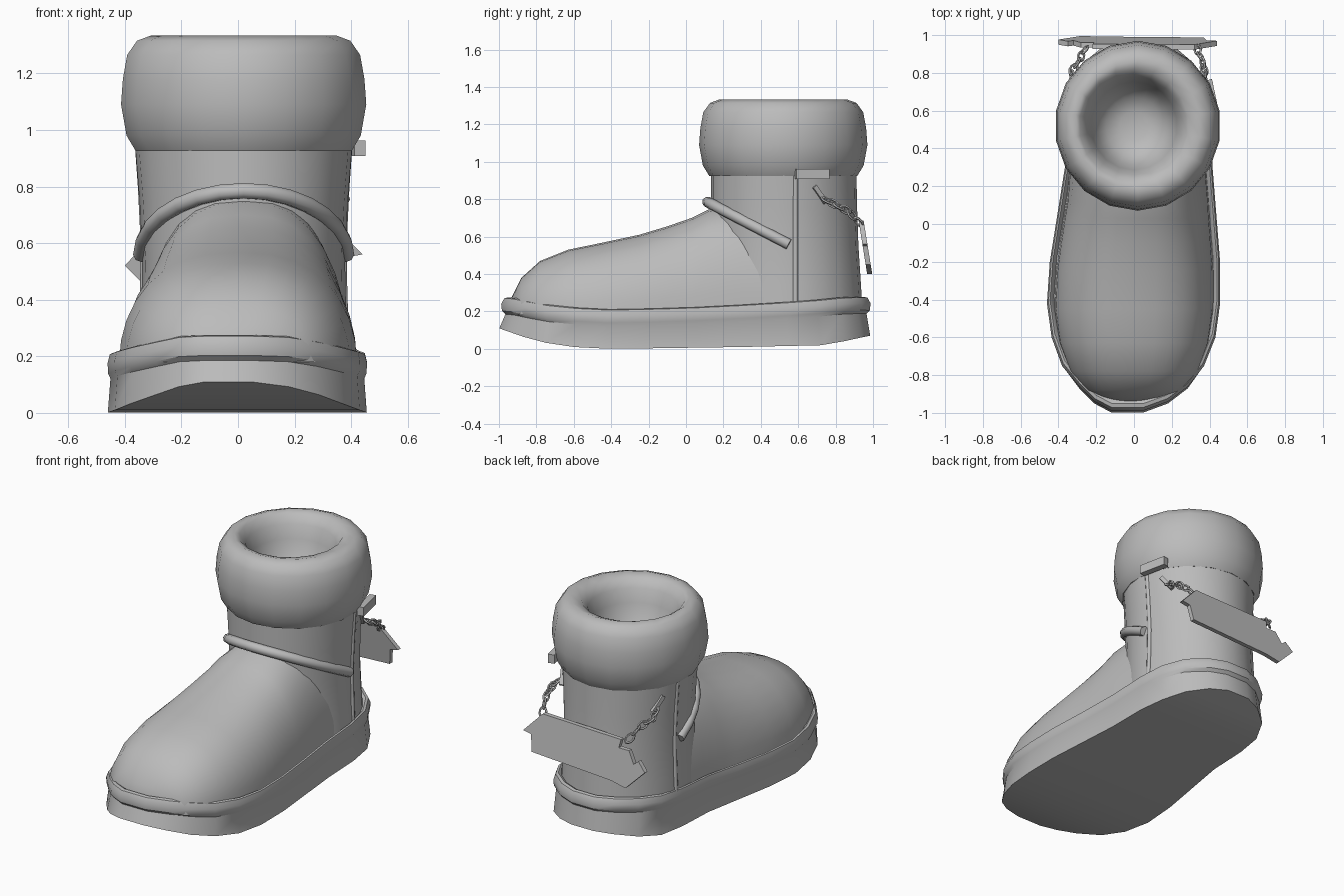
import bpy, bmesh, math
from mathutils import Vector

if "Cube" in bpy.data.objects:
    bpy.data.objects.remove(bpy.data.objects["Cube"])

grey = bpy.data.materials.new("grey")
grey.diffuse_color = (0.5, 0.5, 0.5, 1)
grey.use_nodes = True
grey.node_tree.nodes["Principled BSDF"].inputs["Base Color"].default_value = grey.diffuse_color


def finish(ob, angle=40):
    ob.data.materials.append(grey)
    bpy.ops.object.select_all(action='DESELECT')
    ob.select_set(True)
    bpy.context.view_layer.objects.active = ob
    bpy.ops.object.shade_smooth_by_angle(angle=math.radians(angle))
    return ob


def mesh_object(name, bm, angle=40):
    bmesh.ops.recalc_face_normals(bm, faces=bm.faces[:])
    me = bpy.data.meshes.new(name)
    bm.to_mesh(me)
    bm.free()
    ob = bpy.data.objects.new(name, me)
    bpy.context.collection.objects.link(ob)
    return finish(ob, angle)


def bridge(bm, rings, closed=True):
    """Join successive rings of vertices with quads."""
    for a, b in zip(rings, rings[1:]):
        n = len(a)
        for i in range(n if closed else n - 1):
            j = (i + 1) % n
            bm.faces.new((a[i], a[j], b[j], b[i]))


def interp(table, t):
    """Piecewise linear lookup."""
    if t <= table[0][0]:
        return table[0][1]
    for (a, u), (b, v) in zip(table, table[1:]):
        if t <= b:
            return u + (v - u) * (t - a) / (b - a)
    return table[-1][1]


def box(name, loc, size, rot=(0, 0, 0)):
    bpy.ops.mesh.primitive_cube_add(size=1, location=loc, rotation=rot)
    ob = bpy.context.object
    ob.name = name
    ob.scale = size
    return finish(ob)


def tube(name, pts, r):
    cu = bpy.data.curves.new(name, 'CURVE')
    cu.dimensions = '3D'
    cu.bevel_depth = r
    cu.bevel_resolution = 2
    cu.use_fill_caps = True
    sp = cu.splines.new('POLY')
    sp.points.add(len(pts) - 1)
    for p, q in zip(sp.points, pts):
        p.co = (*q, 1)
    ob = bpy.data.objects.new(name, cu)
    bpy.context.collection.objects.link(ob)
    bpy.ops.object.select_all(action='DESELECT')
    ob.select_set(True)
    bpy.context.view_layer.objects.active = ob
    bpy.ops.object.convert(target='MESH')
    return finish(bpy.context.object, 50)


# Sole with rolled welt: y, left x, right x
outline = [(-.998, -.12, .05), (-.95, -.21, .18), (-.87, -.29, .285),
           (-.75, -.38, .37), (-.6, -.435, .43), (-.42, -.46, .455),
           (-.2, -.445, .455), (.05, -.405, .435), (.3, -.365, .415),
           (.55, -.36, .41), (.72, -.335, .385), (.85, -.27, .315),
           (.94, -.16, .21), (.985, -.05, .1)]
bottom_z = [(-1, .11), (-.8, .04), (-.6, .01), (-.4, 0), (.3, .01), (.75, .02), (.98, .07)]
top_z = [(-.97, .275), (-.8, .24), (-.6, .22), (-.4, .21), (0, .22),
         (.4, .24), (.7, .26), (.9, .28), (.97, .278)]
loop = [(r, y) for y, l, r in outline] + [(l, y) for y, l, r in reversed(outline)]
bm = bmesh.new()
rings = [[bm.verts.new((x, y, interp(bottom_z, y))) for x, y in loop]]
for s, dz in [(.98, -.09), (.998, -.072), (1.002, -.035), (.985, -.004), (.965, 0), (.94, -.015), (.92, -.04)]:
    rings.append([bm.verts.new((x * s, y * (s - .012 * (y < -.8)), interp(top_z, y) + dz))
                  for x, y in loop])
bridge(bm, rings)
n = len(loop)
for ring in (rings[0], rings[-1]):
    for i in range(n // 2 - 1):
        bm.faces.new((ring[i], ring[i + 1], ring[n - 2 - i], ring[n - 1 - i]))
mesh_object("sole", bm, 35)

# Foot upper, arched sections: y, centre x, half width, top z
sections = [(-.94, -.02, .09, .26), (-.915, -.01, .19, .31), (-.88, 0, .26, .38),
            (-.78, 0, .34, .47), (-.63, 0, .395, .53), (-.45, 0, .42, .567),
            (-.25, .005, .415, .61), (-.1, .01, .4, .655), (.03, .015, .385, .70),
            (.12, .02, .375, .745), (.3, .02, .36, .78), (.5, .02, .345, .78)]
bm = bmesh.new()
rings = []
for y, xc, w, h in sections:
    base, ring = .18, []
    for i in range(17):
        a = math.pi * i / 16
        c = math.cos(a)
        ring.append(bm.verts.new((xc + w * math.copysign(abs(c) ** .8, c), y,
                                  base + (h - base) * math.sin(a))))
    rings.append(ring)
bridge(bm, rings, closed=False)
bm.faces.new(rings[0])
mesh_object("foot_upper", bm, 60)

# Ankle shaft: z, half width, back y
FRONT, XC, SEG = .135, .02, 24
bm = bmesh.new()
rings = []
for z, rx, back in [(.18, .37, .945), (.35, .362, .935), (.55, .358, .922), (.75, .368, .915), (1, .388, .91)]:
    cy, ry = (back + FRONT) / 2, (back - FRONT) / 2
    rings.append([bm.verts.new((XC + rx * math.cos(t), cy + ry * math.sin(t), z))
                  for t in (2 * math.pi * i / SEG for i in range(SEG))])
bridge(bm, rings)
mesh_object("shaft", bm, 60)

# Padded cuff with hollow opening: radius fraction, z
bm = bmesh.new()
rings = []
for f, z in [(.80, .935), (.88, .925), (.955, .98), (1, 1.09), (.985, 1.18), (.95, 1.265),
             (.87, 1.315), (.76, 1.333), (.66, 1.318), (.58, 1.27), (.52, 1.19),
             (.46, 1.1), (.34, 1.03), (.17, 1.0)]:
    rings.append([bm.verts.new((.02 + .44 * f * math.cos(t) - .02 * (f < .7),
                                .52 + .45 * f * math.sin(t), z))
                  for t in (2 * math.pi * (i + .5) / 18 for i in range(18))])
bridge(bm, rings)
bm.faces.new(rings[-1])
mesh_object("cuff", bm, 60)

# Instep strap wrapping the front of the ankle
pts = []
for i in range(15):
    t = math.pi * (1 + i / 14)
    y = .55 + .435 * math.sin(t)
    pts.append((XC + .362 * math.cos(t), y, .785 - .52 * (y - .115)))
tube("instep_strap", pts, .029)

# Raised side seams and the folded tab under the cuff
for side, name in [(1, "right"), (-1, "left")]:
    tube("side_seam_" + name, [(XC + side * r, .585, z) for r, z in
                               [(.358, .24), (.352, .45), (.35, .6), (.36, .8), (.37, .94)]], .014)
tab = box("cuff_tab", (.412, .675, .935), (.04, .18, .055), (0, 0, math.radians(12)))
bev = tab.modifiers.new("round", 'BEVEL')
bev.width, bev.segments = .012, 2

# Hanging plate behind the heel, leaning outward at the bottom
shape = [(.32, .685), (.44, .56), (.385, .55), (.37, .45), (-.18, .42), (-.28, .40),
         (-.35, .47), (-.40, .52), (-.35, .575), (-.32, .55), (-.28, .62),
         (-.21, .62), (-.22, .67)]
bm = bmesh.new()
rings = [[bm.verts.new((x, .95 + d + (.685 - z) * .16, z)) for x, z in shape] for d in (-.027, 0)]
bridge(bm, rings)
for ring in rings:
    bm.faces.new(ring)
mesh_object("hanging_plate", bm, 20)

# Chains from the shaft loops to the plate
chains = {"right": [(.365, .74, .80), (.375, .80, .77), (.36, .87, .735), (.33, .94, .66)],
          "left": [(-.315, .74, .80), (-.33, .80, .77), (-.29, .87, .735), (-.25, .94, .66)]}
for side, path in chains.items():
    path = [Vector(p) for p in path]
    s = 1 if side == "right" else -1
    box("chain_loop_" + side, (XC + s * .325, .715, .825), (.03, .024, .11),
        (math.radians(38), 0, s * math.radians(25)))
    links = 6
    for i in range(links):
        u = (i + .5) / links * 3
        k = int(u)
        d = path[k + 1] - path[k]
        bpy.ops.mesh.primitive_torus_add(major_segments=10, minor_segments=5,
                                         major_radius=.02, minor_radius=.0065)
        link = bpy.context.object
        link.name = "chain_link_%s_%d" % (side, i + 1)
        link.scale = (1.5, 1, 1)
        link.rotation_mode = 'QUATERNION'
        turn = Vector((1, 0, 0)).rotation_difference(d)
        twist = Vector((0, 0, 1)).rotation_difference(Vector((0, 1, 0)) if i % 2 else Vector((0, 0, 1)))
        link.rotation_quaternion = turn @ twist
        link.location = path[k] + d * (u - k)
        finish(link, 60)
